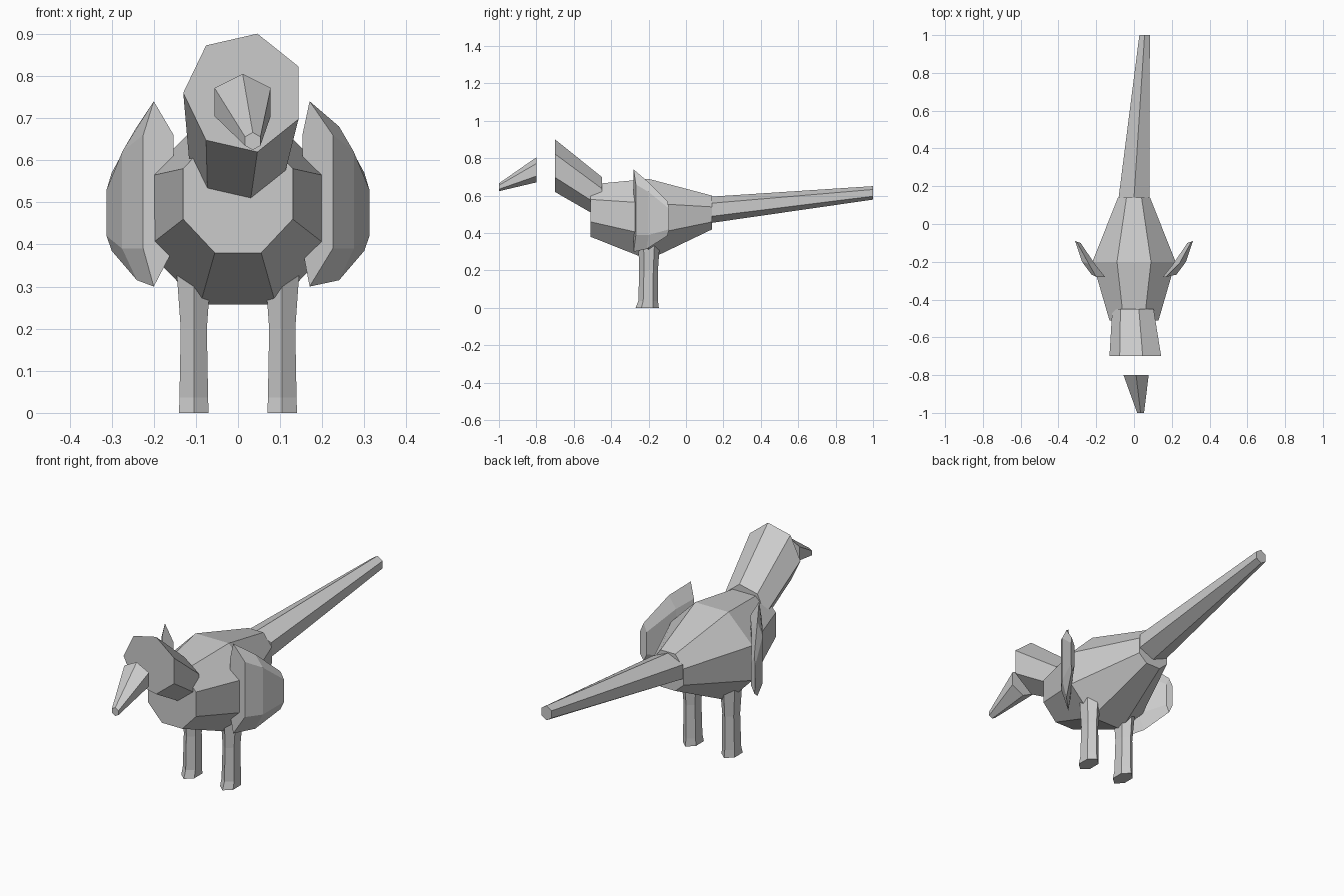
import bpy, bmesh
from math import sin, cos, pi
from mathutils import Vector

cube = bpy.data.objects.get("Cube")
if cube:
    bpy.data.objects.remove(cube, do_unlink=True)

grey = bpy.data.materials.new("light grey")
grey.use_nodes = True
grey.diffuse_color = (0.6, 0.6, 0.6, 1)
grey.node_tree.nodes["Principled BSDF"].inputs["Base Color"].default_value = (0.6, 0.6, 0.6, 1)


def loft(name, rings):
    """Bridge equal-length rings of points and cap both ends."""
    bm = bmesh.new()
    loops = [[bm.verts.new(p) for p in ring] for ring in rings]
    n = len(loops[0])
    for a, b in zip(loops, loops[1:]):
        for i in range(n):
            j = (i + 1) % n
            bm.faces.new((a[i], a[j], b[j], b[i]))
    bm.faces.new(loops[0])
    bm.faces.new(loops[-1])
    bmesh.ops.recalc_face_normals(bm, faces=bm.faces)
    mesh = bpy.data.meshes.new(name)
    bm.to_mesh(mesh)
    bm.free()
    mesh.materials.append(grey)
    obj = bpy.data.objects.new(name, mesh)
    bpy.context.collection.objects.link(obj)
    return obj


def ring_y(sides, centre, rx, rz, phase):
    """Polygon facing along y."""
    x, y, z = centre
    turns = [phase + 2 * pi * i / sides for i in range(sides)]
    return [(x + rx * cos(t), y, z + rz * sin(t)) for t in turns]


def body_ring(y, inner, outer, bottom, low, high, top):
    """Symmetrical eight-sided body section."""
    half = [(inner, bottom), (outer, low), (outer, high), (inner, top)]
    return [(x, y, z) for x, z in half] + [(-x, y, z) for x, z in reversed(half)]


# Body: three octagonal sections
loft("body", [
    body_ring(-0.51, 0.055, 0.13, 0.38, 0.46, 0.58, 0.66),
    body_ring(-0.20, 0.09, 0.22, 0.257, 0.39, 0.56, 0.69),
    body_ring(0.14, 0.04, 0.085, 0.42, 0.46, 0.54, 0.60),
])

# Head and neck: seven-sided flare
loft("head", [
    ring_y(7, (0.014, -0.70, 0.76), 0.144, 0.144, pi),
    ring_y(7, (0, -0.45, 0.588), 0.115, 0.115, pi),
])

# Beak: floating hexagonal taper
loft("beak", [
    ring_y(6, (0.035, -1.0, 0.645), 0.021, 0.021, pi / 2),
    ring_y(6, (0.011, -0.80, 0.738), 0.077, 0.067, pi / 2),
])

# Tail: long hexagonal taper drifting sideways
loft("tail", [
    ring_y(6, (0, 0.14, 0.525), 0.094, 0.07, pi / 2),
    ring_y(6, (0.056, 1.0, 0.615), 0.032, 0.036, pi / 2),
])


def wing_section(side, tip, inner, outer, tops, bottoms):
    """Upright hexagon: top point, two outer, bottom point, two inner."""
    points = [(tip, tops[0]), (outer, tops[1]), (outer, bottoms[1]),
              (tip, bottoms[0]), (inner, bottoms[1]), (inner, tops[1])]
    return [Vector((side * xy[0], xy[1], z)) for xy, z in points]


# Wings and legs on each side
for word, side, tip_x in (("left", 1, 0.17), ("right", -1, 0.20)):
    loft(word + "_wing", [
        wing_section(side, (tip_x, -0.28), (0.153, -0.28), (0.225, -0.268),
                     (0.74, 0.66), (0.30, 0.39)),
        wing_section(side, (0.24, -0.21), (0.205, -0.215), (0.275, -0.20),
                     (0.68, 0.62), (0.315, 0.39)),
        wing_section(side, (0.30, -0.10), (0.283, -0.10), (0.312, -0.09),
                     (0.57, 0.53), (0.385, 0.42)),
    ])
    # Leg sections: height, half width, front y, back y
    rings = []
    for z, half, front, back in ((0, 0.035, -0.27, -0.145), (0.037, 0.034, -0.255, -0.15),
                                 (0.2, 0.031, -0.25, -0.15), (0.34, 0.041, -0.255, -0.14)):
        mid, reach = (front + back) / 2, (back - front) / 2
        rings.append([(side * 0.105 + half / cos(pi / 6) * sin(i * pi / 3),
                       mid - reach * cos(i * pi / 3), z) for i in range(6)])
    loft(word + "_leg", rings)
